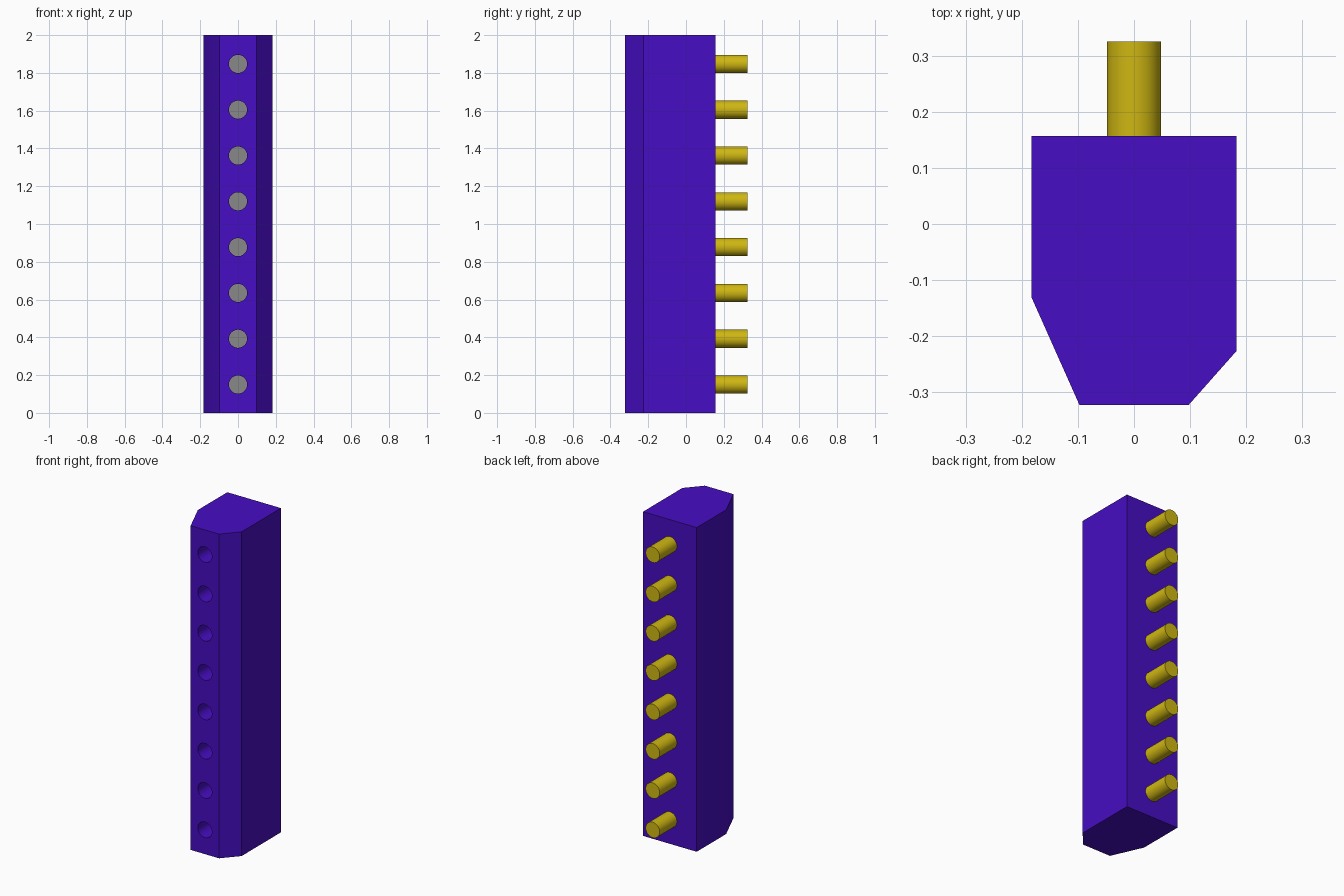
import bpy, bmesh, math
from mathutils import Matrix, Vector

cube = bpy.data.objects.get("Cube")
if cube:
    bpy.data.objects.remove(cube, do_unlink=True)

HEIGHT = 2.0
BACK_Y, FRONT_Y, PIN_END_Y = 0.157, -0.323, 0.325
HOLE_END_Y = 0.15
RADIUS = 0.048
PIN_Z = [0.15 + 0.2425 * i for i in range(8)]


def material(name, rgb):
    m = bpy.data.materials.new(name)
    m.use_nodes = True
    m.diffuse_color = (*rgb, 1)
    m.node_tree.nodes["Principled BSDF"].inputs["Base Color"].default_value = (*rgb, 1)
    return m


purple = material("purple plastic", (0.062, 0.004, 0.54))
yellow = material("yellow metal", (0.62, 0.47, 0.006))
grey = material("grey contact", (0.25, 0.25, 0.25))


def make_object(name, bm, mats):
    bmesh.ops.recalc_face_normals(bm, faces=bm.faces)
    mesh = bpy.data.meshes.new(name)
    bm.to_mesh(mesh)
    bm.free()
    for m in mats:
        mesh.materials.append(m)
    obj = bpy.data.objects.new(name, mesh)
    bpy.context.collection.objects.link(obj)
    return obj


def add_rod(bm, y0, y1, z):
    """Cylinder along y, centred on x = 0."""
    place = Matrix.Translation((0, (y0 + y1) / 2, z)) @ Matrix.Rotation(math.pi / 2, 4, 'X')
    bmesh.ops.create_cone(bm, cap_ends=True, segments=48, radius1=RADIUS,
                          radius2=RADIUS, depth=y1 - y0, matrix=place)


def smooth(obj):
    bpy.ops.object.select_all(action='DESELECT')
    obj.select_set(True)
    bpy.context.view_layer.objects.active = obj
    bpy.ops.object.shade_smooth_by_angle(angle=math.radians(30))


# Housing: six-sided profile with unequal front chamfers, extruded upwards
profile = [(-0.183, BACK_Y), (-0.183, -0.13), (-0.097, FRONT_Y),
           (0.097, FRONT_Y), (0.183, -0.226), (0.183, BACK_Y)]
bm = bmesh.new()
base = bm.faces.new([bm.verts.new((x, y, 0)) for x, y in profile])
top = bmesh.ops.extrude_face_region(bm, geom=[base])
bmesh.ops.translate(bm, vec=Vector((0, 0, HEIGHT)),
                    verts=[v for v in top["geom"] if isinstance(v, bmesh.types.BMVert)])
housing = make_object("housing", bm, [purple, grey])

# Row of round sockets cut into the front
bm = bmesh.new()
for z in PIN_Z:
    add_rod(bm, FRONT_Y - 0.1, HOLE_END_Y, z)
cutter = make_object("socket_cutter", bm, [purple])
cutter.hide_render = True
cut = housing.modifiers.new("sockets", 'BOOLEAN')
cut.operation = 'DIFFERENCE'
cut.solver = 'EXACT'
cut.object = cutter
bpy.context.view_layer.objects.active = housing
bpy.ops.object.modifier_apply(modifier=cut.name)
bpy.data.objects.remove(cutter, do_unlink=True)

# Grey contacts at the socket floors
for face in housing.data.polygons:
    is_floor = face.normal.y < -0.9 and face.center.y > HOLE_END_Y - 0.01
    face.material_index = 1 if is_floor else 0
smooth(housing)

# Pins on the back
for i, z in enumerate(PIN_Z):
    bm = bmesh.new()
    add_rod(bm, BACK_Y - 0.002, PIN_END_Y, z)
    smooth(make_object(f"pin_{i + 1}", bm, [yellow]))
